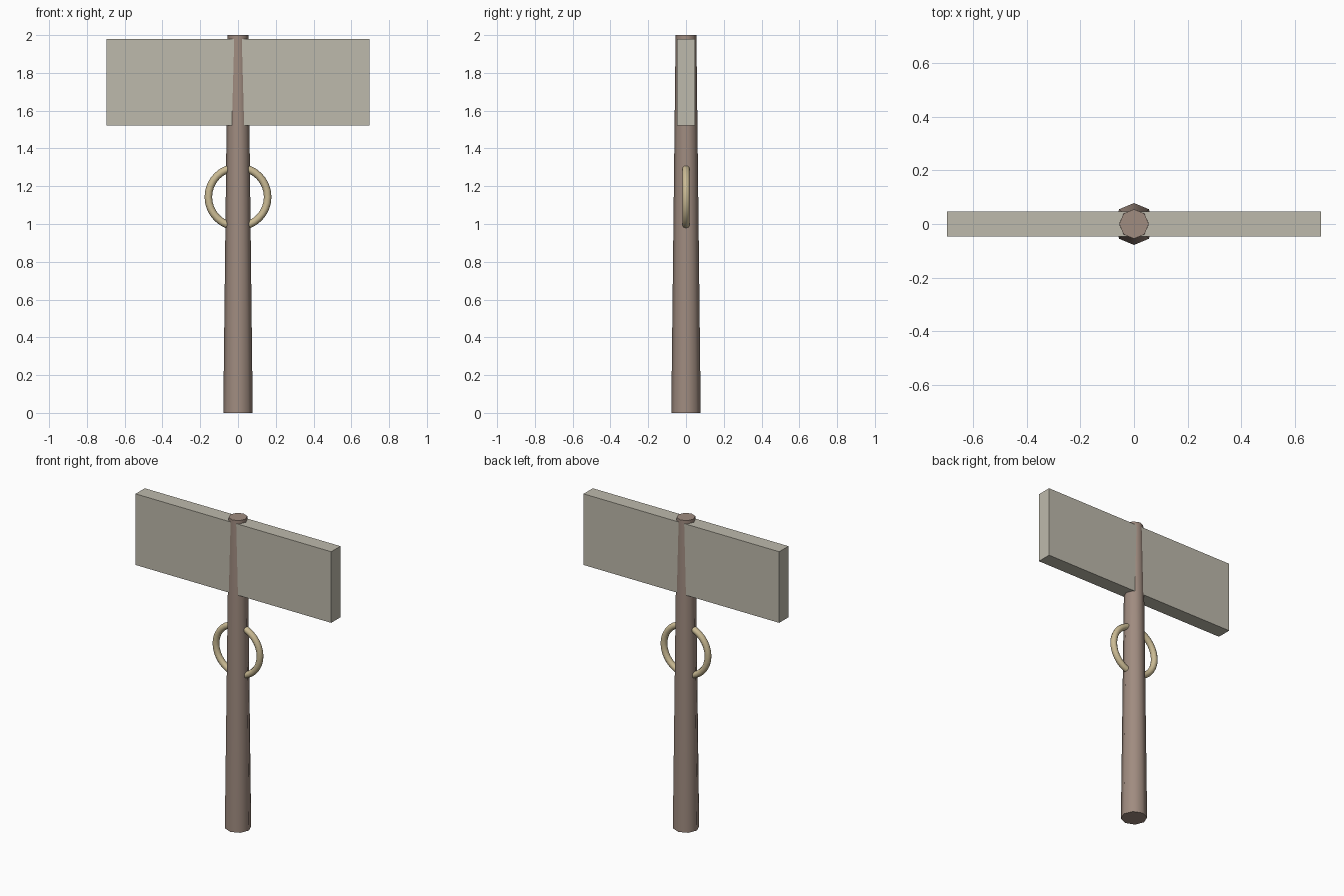
import bpy
import math

if "Cube" in bpy.data.objects:
    bpy.data.objects.remove(bpy.data.objects["Cube"])


def material(name, color):
    mat = bpy.data.materials.new(name)
    mat.diffuse_color = (*color, 1.0)
    mat.use_nodes = True
    mat.node_tree.nodes["Principled BSDF"].inputs["Base Color"].default_value = mat.diffuse_color
    return mat


def finish(name, mat, smooth_angle=None):
    """Name and colour the active object, optionally smoothing it."""
    obj = bpy.context.object
    obj.name = name
    obj.data.materials.append(mat)
    if smooth_angle:
        bpy.ops.object.shade_smooth_by_angle(angle=math.radians(smooth_angle))
    return obj


wood = material("brown wood", (0.352, 0.262, 0.216))
plank = material("pale grey wood", (0.515, 0.491, 0.413))
rope = material("tan rope", (0.597, 0.497, 0.296))

# Tapered eight-sided post
bpy.ops.mesh.primitive_cone_add(vertices=8, radius1=0.078, radius2=0.055,
                                depth=2.0, location=(0, 0, 1.0))
finish("post", wood, 60)

# Sign board pierced by the post
bpy.ops.mesh.primitive_cube_add(size=1, location=(0, 0, 1.75))
bpy.context.object.scale = (1.394, 0.094, 0.458)
bpy.ops.object.transform_apply(location=False, rotation=False, scale=True)
finish("sign_board", plank)

# Upright ring passing through the post
bpy.ops.mesh.primitive_torus_add(major_segments=32, minor_segments=10,
                                 major_radius=0.157, minor_radius=0.02,
                                 location=(0, 0, 1.143),
                                 rotation=(math.pi / 2, 0, 0))
finish("ring", rope, 60)
